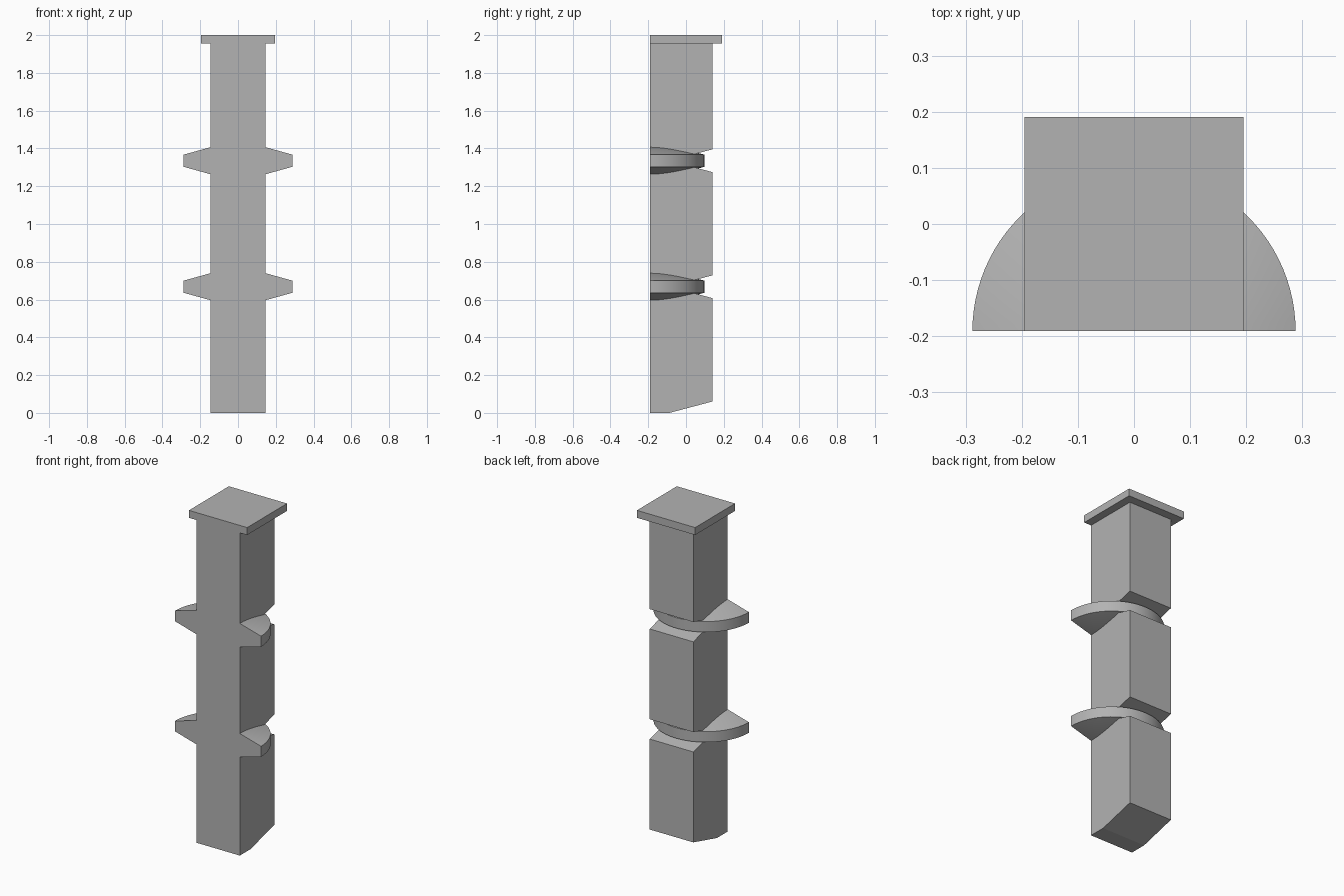
import bpy, bmesh, math

if "Cube" in bpy.data.objects:
    bpy.data.objects.remove(bpy.data.objects["Cube"], do_unlink=True)

grey = bpy.data.materials.new("plain grey")
grey.use_nodes = True
grey.diffuse_color = (0.45, 0.45, 0.45, 1)
grey.node_tree.nodes["Principled BSDF"].inputs["Base Color"].default_value = grey.diffuse_color

FRONT, BACK = -0.191, 0.139      # column depth
HALF = 0.146                     # column half width
NOTCH_Y, RISE = -0.088, 0.06     # depth of the wedge cuts and their half height at the back
LEVELS = (0.668, 1.335)          # heights of the flanges
CAP_BASE = 1.955


def add_object(name, bm):
    bmesh.ops.recalc_face_normals(bm, faces=bm.faces)
    mesh = bpy.data.meshes.new(name)
    bm.to_mesh(mesh)
    bm.free()
    mesh.materials.append(grey)
    obj = bpy.data.objects.new(name, mesh)
    bpy.context.collection.objects.link(obj)
    return obj


def extrude_profile(name, profile, half_width):
    """Extrude a (y, z) outline across x."""
    bm = bmesh.new()
    face = bm.faces.new([bm.verts.new((-half_width, y, z)) for y, z in profile])
    moved = bmesh.ops.extrude_face_region(bm, geom=[face])["geom"]
    verts = [v for v in moved if isinstance(v, bmesh.types.BMVert)]
    bmesh.ops.translate(bm, verts=verts, vec=(2 * half_width, 0, 0))
    return add_object(name, bm)


def half_flange(name, level, segments=48):
    """Half disc that tapers towards its rim, flat side to the front."""
    radius, rim, centre = 0.288, 0.032, 0.112
    bm = bmesh.new()
    profile = [(0, -centre), (radius, -rim), (radius, rim), (0, centre)]
    verts = [bm.verts.new((r, FRONT, level + z)) for r, z in profile]
    face = bm.faces.new(verts)
    bmesh.ops.spin(bm, geom=[face, *face.edges, *face.verts], cent=(0, FRONT, 0),
                   axis=(0, 0, 1), angle=math.pi, steps=segments)
    bmesh.ops.remove_doubles(bm, verts=bm.verts, dist=0.0001)
    # Keep only the outer skin and the two flat front faces
    inner = [f for f in bm.faces if f.calc_area() < 1e-7]
    bmesh.ops.delete(bm, geom=inner, context="FACES")
    obj = add_object(name, bm)
    bpy.ops.object.select_all(action="DESELECT")
    obj.select_set(True)
    bpy.context.view_layer.objects.active = obj
    bpy.ops.object.shade_smooth_by_angle(angle=math.radians(15))


# Square column with a slanted foot and a wedge cut behind each flange
outline = [(FRONT, 0), (NOTCH_Y, 0), (BACK, RISE)]
for level in LEVELS:
    outline += [(BACK, level - RISE), (NOTCH_Y, level), (BACK, level + RISE)]
outline += [(BACK, CAP_BASE), (FRONT, CAP_BASE)]
extrude_profile("column", outline, HALF)

# Flat cap overhanging the sides and back
extrude_profile("cap", [(FRONT, CAP_BASE), (-FRONT, CAP_BASE), (-FRONT, 2), (FRONT, 2)], 0.195)

# Half round flanges
for label, level in zip(("lower", "upper"), LEVELS):
    half_flange(label + "_flange", level)
